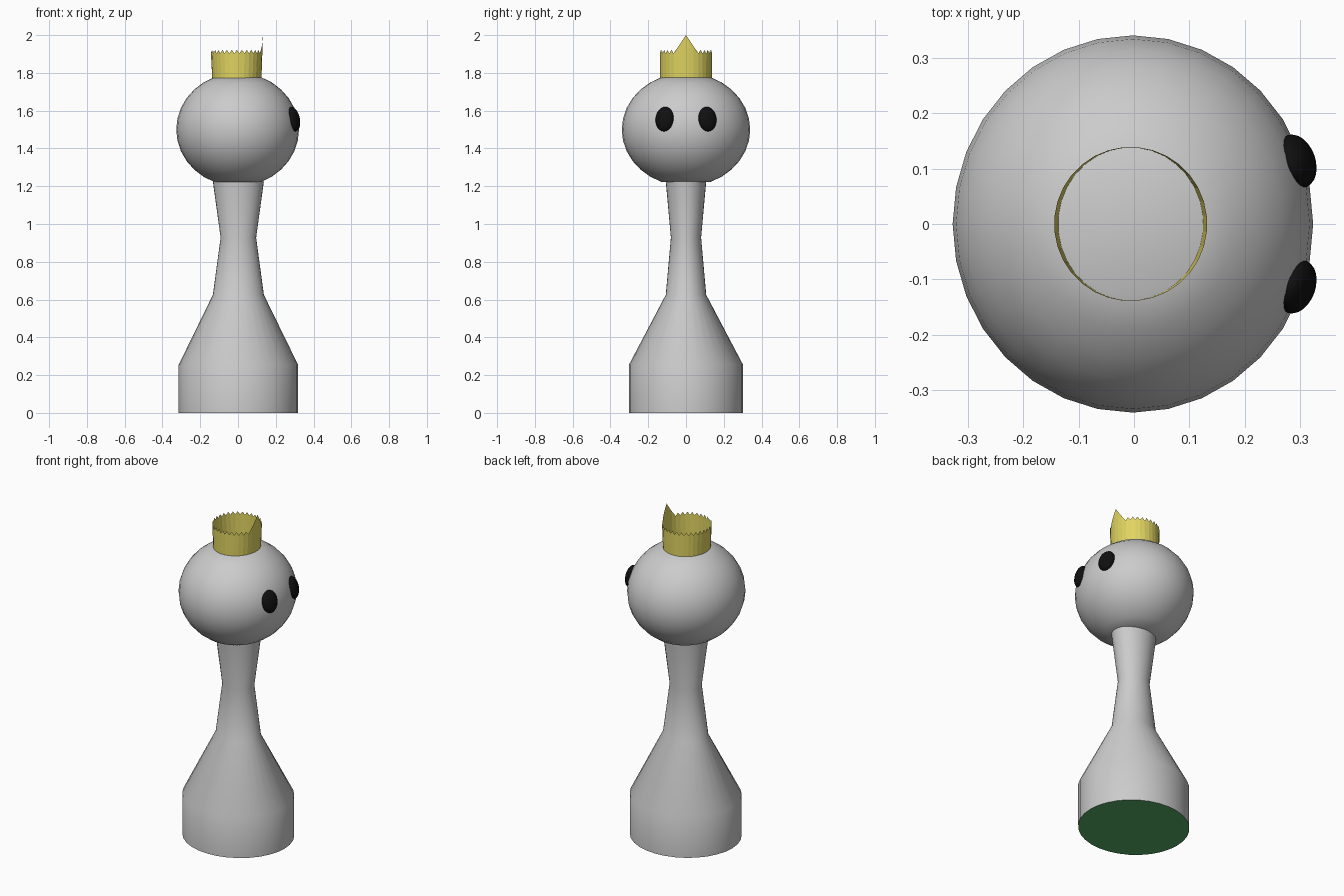
import bpy
from math import sin, cos, pi, radians, hypot

if "Cube" in bpy.data.objects:
    bpy.data.objects.remove(bpy.data.objects["Cube"])

SIDES = 32


def make_object(name, verts, faces, color=None, smooth=True):
    mesh = bpy.data.meshes.new(name)
    mesh.from_pydata(verts, [], faces)
    mesh.update()
    obj = bpy.data.objects.new(name, mesh)
    bpy.context.collection.objects.link(obj)
    if color:
        paint(obj, color)
    if smooth:
        smooth_object(obj)
    return obj


def paint(obj, color):
    mat = bpy.data.materials.new(obj.name + "_colour")
    mat.diffuse_color = color
    mat.use_nodes = True
    mat.node_tree.nodes["Principled BSDF"].inputs["Base Color"].default_value = mat.diffuse_color
    obj.data.materials.append(mat)


def smooth_object(obj):
    bpy.ops.object.select_all(action='DESELECT')
    obj.select_set(True)
    bpy.context.view_layer.objects.active = obj
    bpy.ops.object.shade_smooth_by_angle(angle=radians(35))


def loft(name, rings, cx, cap_top=False, cap_bottom=False, color=None):
    """Stack of elliptical rings (rx, ry, z), from bottom to top."""
    verts = [(cx + rx * cos(2 * pi * i / SIDES), ry * sin(2 * pi * i / SIDES), z)
             for rx, ry, z in rings for i in range(SIDES)]
    faces = []
    for r in range(len(rings) - 1):
        for i in range(SIDES):
            a, b = r * SIDES + i, r * SIDES + (i + 1) % SIDES
            faces.append((a, b, b + SIDES, a + SIDES))
    if cap_bottom:
        faces.append(tuple(reversed(range(SIDES))))
    if cap_top:
        start = (len(rings) - 1) * SIDES
        faces.append(tuple(range(start, start + SIDES)))
    return make_object(name, verts, faces, color)


# Body: wide foot, sloping shoulders, waisted neck
loft("body", [(0.316, 0.302, 0.0), (0.316, 0.302, 0.255), (0.135, 0.107, 0.625),
              (0.094, 0.08, 0.928), (0.135, 0.107, 1.225)], 0.002)

# Green pad under the foot
loft("base_pad", [(0.316, 0.302, 0.0)], 0.002, cap_bottom=True,
     color=(0.1, 0.42, 0.14, 1))

# Head: squashed sphere with flat top and bottom
head_rings = []
for k in range(14, 1, -1):
    t = pi * k / 16
    head_rings.append((0.325 * sin(t), 0.34 * sin(t), 1.5 + 0.3 * cos(t)))
loft("head", head_rings, -0.002, cap_top=True, cap_bottom=True)

# Eyes on the +x side, lying against the head
for side, label in ((1, "left"), (-1, "right")):
    bpy.ops.mesh.primitive_uv_sphere_add(
        segments=24, ring_count=12, radius=1,
        location=(0.293, side * 0.113, 1.555),
        rotation=(0, radians(-12), side * radians(20)))
    eye = bpy.context.object
    eye.name = label + "_eye"
    eye.scale = (0.032, 0.05, 0.066)
    paint(eye, (0.005, 0.005, 0.005, 1))
    smooth_object(eye)

# Crown: thin band with small teeth and one tall point over the face
steps = 2 * SIDES
verts, faces = [], []
for i in range(steps):
    a = 2 * pi * i / steps
    k = 1.0 if i % 2 else cos(pi / SIDES)
    d = min(i, steps - i)
    top = 1.903 if i % 2 else 1.922
    if d < 5:
        top = 2.0 - 0.097 * sin(2 * pi * d / steps) / sin(2 * pi * 5 / steps)
    verts.append((-0.006 + 0.131 * k * cos(a), 0.138 * k * sin(a), 1.773))
    verts.append((-0.006 + 0.138 * k * cos(a), 0.139 * k * sin(a), top))
for i in range(steps):
    a, b = 2 * i, 2 * ((i + 1) % steps)
    faces.append((a, b, b + 1, a + 1))
make_object("crown", verts, faces, (0.75, 0.66, 0.12, 1), smooth=False)
